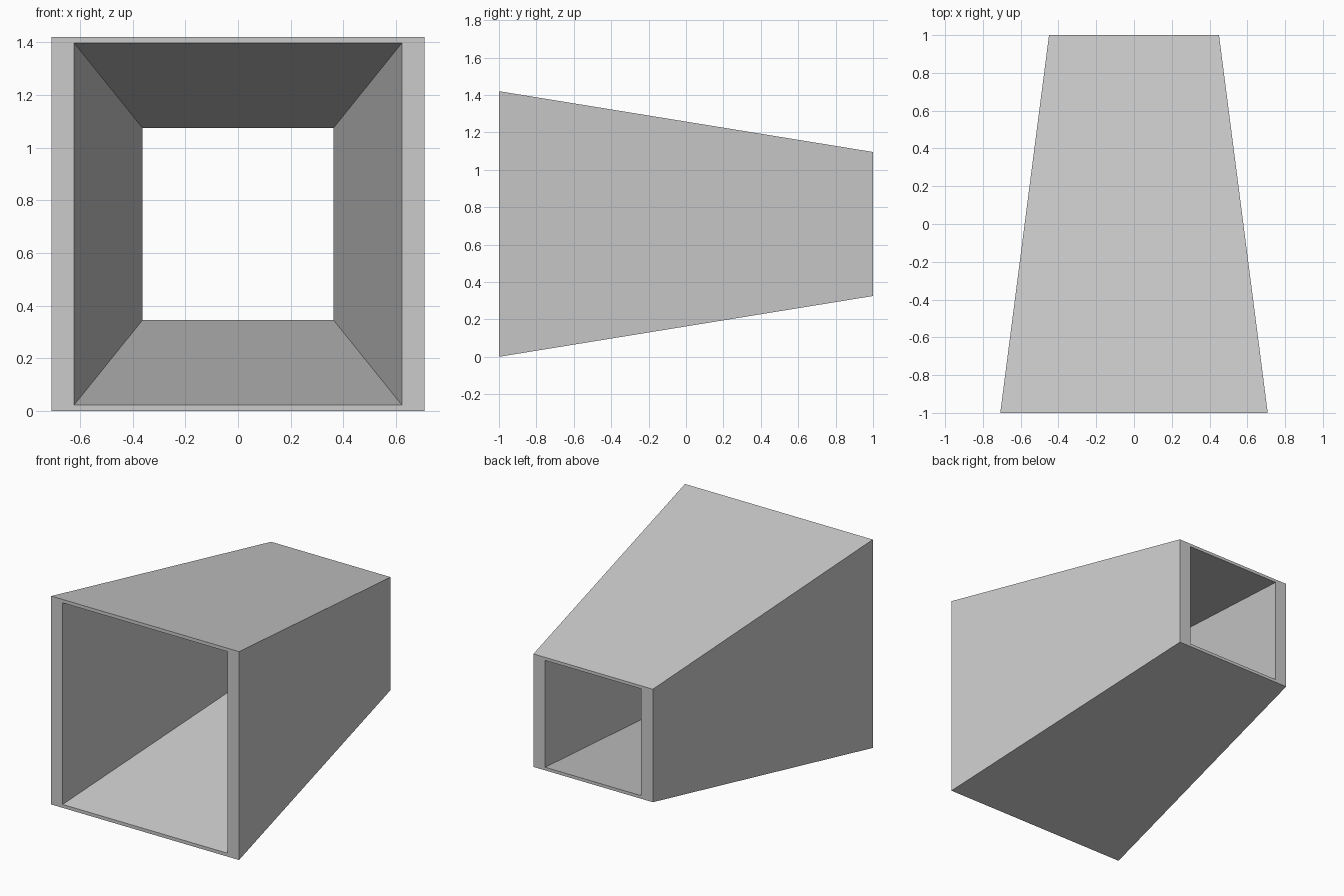
import bpy
import bmesh

# Remove the default object
cube = bpy.data.objects.get("Cube")
if cube:
    bpy.data.objects.remove(cube, do_unlink=True)

grey = bpy.data.materials.new("plain_grey")
grey.use_nodes = True
colour = (0.6, 0.6, 0.6, 1)
grey.diffuse_color = colour
grey.node_tree.nodes["Principled BSDF"].inputs["Base Color"].default_value = colour

MID_Z = 0.71


def rectangle(bm, half_width, half_height, y):
    """Four corner vertices of an upright rectangle centred on the duct axis."""
    corners = ((-1, -1), (1, -1), (1, 1), (-1, 1))
    return [bm.verts.new((sx * half_width, y, MID_Z + sz * half_height))
            for sx, sz in corners]


# Tapered square duct: outer skin, back rim, inner skin and front rim
bm = bmesh.new()
loops = [
    rectangle(bm, 0.708, 0.71, -1),
    rectangle(bm, 0.45, 0.385, 1),
    rectangle(bm, 0.362, 0.364, 1),
    rectangle(bm, 0.622, 0.687, -1),
]
for i, a in enumerate(loops):
    b = loops[(i + 1) % len(loops)]
    for j in range(4):
        k = (j + 1) % 4
        bm.faces.new((a[j], a[k], b[k], b[j]))
bmesh.ops.recalc_face_normals(bm, faces=bm.faces)

mesh = bpy.data.meshes.new("tapered_duct")
bm.to_mesh(mesh)
bm.free()
mesh.materials.append(grey)
duct = bpy.data.objects.new("tapered_duct", mesh)
bpy.context.collection.objects.link(duct)
